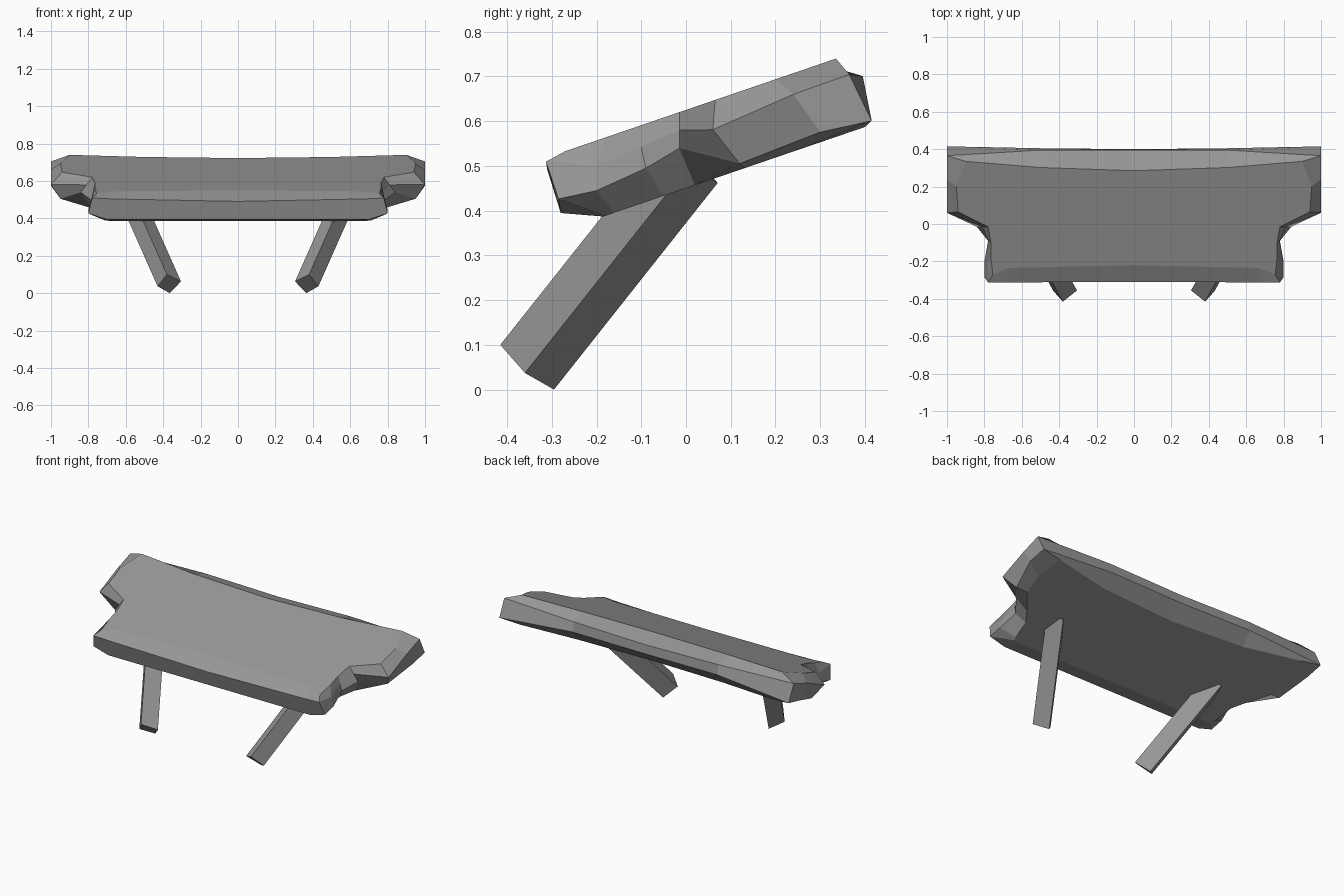
import bpy
from mathutils import Vector

if "Cube" in bpy.data.objects:
    bpy.data.objects.remove(bpy.data.objects["Cube"])

grey = bpy.data.materials.new("dark_grey")
grey.diffuse_color = (0.31, 0.31, 0.31, 1)
grey.use_nodes = True
grey.node_tree.nodes["Principled BSDF"].inputs["Base Color"].default_value = grey.diffuse_color


def loft(name, rings):
    """Skin closed rings (top to bottom, counter-clockwise from above), capped at both ends, mirrored in x.
    Rings that start and end on x = 0 stay open along the mirror plane."""
    n = len(rings[0])
    half = abs(rings[0][0][0]) < 1e-6
    verts = [p for ring in rings for p in ring]
    faces = [list(range(n)), [(len(rings) - 1) * n + i for i in reversed(range(n))]]
    for r in range(len(rings) - 1):
        for i in range(n - 1 if half else n):
            j = (i + 1) % n
            faces.append([(r + 1) * n + i, (r + 1) * n + j, r * n + j, r * n + i])
    mesh = bpy.data.meshes.new(name)
    mesh.from_pydata(verts, [], faces)
    mesh.update()
    mesh.materials.append(grey)
    obj = bpy.data.objects.new(name, mesh)
    bpy.context.collection.objects.link(obj)
    mirror = obj.modifiers.new("mirror", 'MIRROR')
    mirror.use_clip = half
    mirror.use_mirror_merge = half
    return obj


def slab_point(x, y, t):
    """t = 0 on the sloping underside, t = 1 on the sloping top."""
    return (x, y, 0.45 + 0.342 * y + 0.175 * t)


# Slab rings: half outline from front centre round to back centre, as (x, y, t)
top = [(0, -.22, 1), (.67, -.235, 1), (.755, -.27, 1), (.765, -.18, 1), (.765, -.10, 1),
       (.78, -.015, 1), (.94, .065, 1), (.95, .20, 1), (.90, .335, 1), (.50, .302, 1), (0, .285, 1)]
upper = [(0, -.31, .84), (.68, -.312, .92), (.78, -.313, .95), (.785, -.20, .68), (.775, -.10, .72),
         (.81, -.015, .77), (1, .06, .63), (1, .24, .73), (1, .365, .74), (.50, .395, .66), (0, .395, .60)]
lower = [(0, -.28, .23), (.70, -.28, .23), (.80, -.285, .42), (.80, -.20, .36), (.78, -.09, .43),
         (.84, -.015, .54), (.95, .12, .08), (1, .30, .13), (1, .415, .05), (.50, .405, .30), (0, .40, .28)]
under = [(0, -.185, 0), (.68, -.185, 0), (.71, -.18, 0), (.72, -.16, 0), (.74, -.05, 0),
         (.79, .02, 0), (.88, .13, 0), (.90, .25, 0), (.87, .40, 0), (.50, .34, 0), (0, .315, 0)]
loft("tilted_slab", [[slab_point(*p) for p in ring] for ring in (top, upper, lower, under)])

# Slanting square legs, running from the feet up into the slab
foot = [Vector(p) for p in ((.43, -.36, .037), (.365, -.295, 0), (.305, -.355, .063), (.38, -.415, .10))]
run = Vector((.205, .366, .462))
loft("legs", [[tuple(p + run) for p in foot], [tuple(p) for p in foot]])
